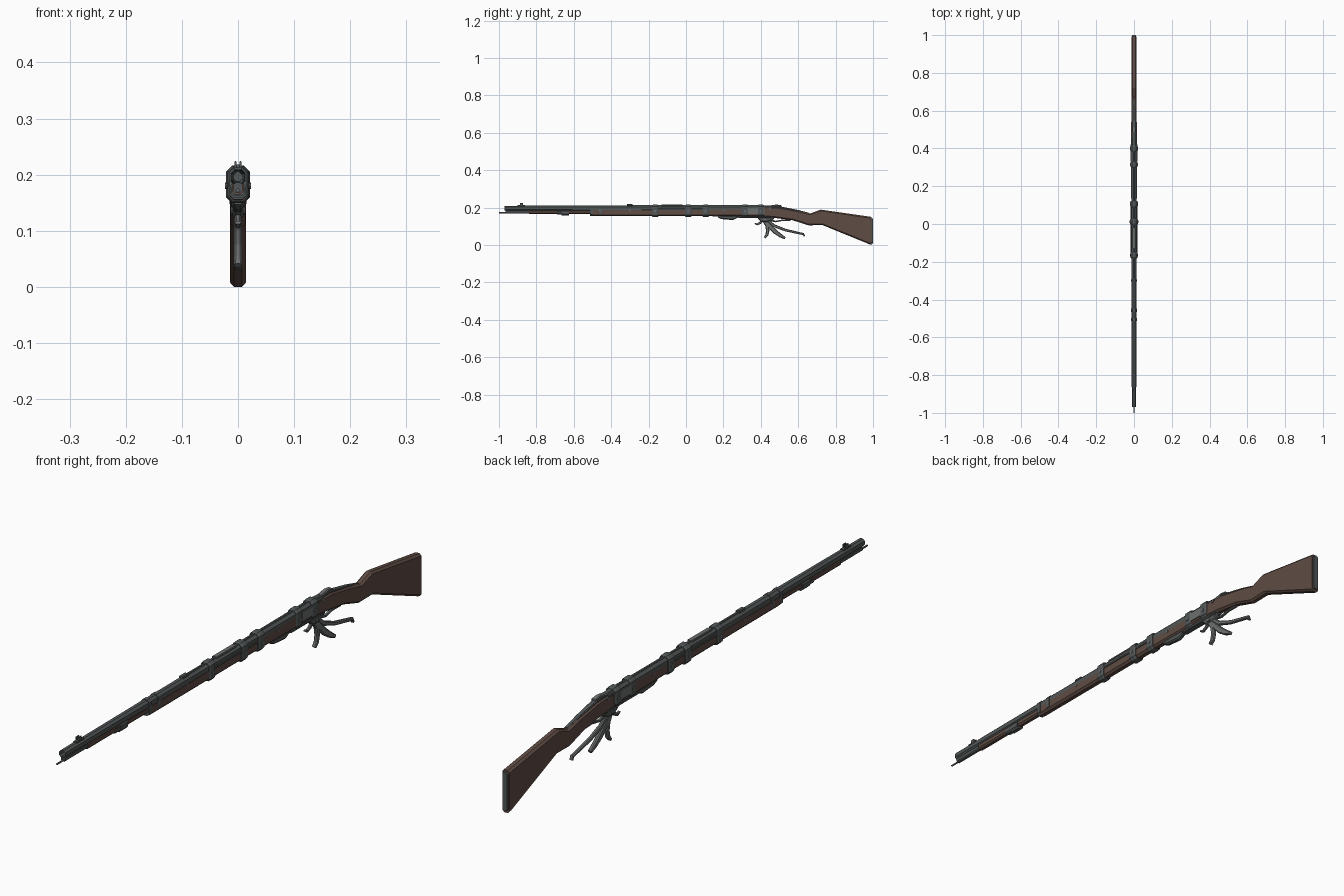
import bpy, bmesh, math
from mathutils import Vector


def material(name, rgb):
    m = bpy.data.materials.new(name)
    m.diffuse_color = (*rgb, 1)
    return m


WOOD = material("dark_wood", (0.115, 0.072, 0.058))
STEEL = material("dark_steel", (0.085, 0.095, 0.095))
LIGHT = material("worn_steel", (0.15, 0.16, 0.155))


def loft(name, sections, mat, chamfer=0.5, x=0):
    """Skin chamfered sections; each is (bottom_y, bottom_z, top_y, top_z, half_width)."""
    bm = bmesh.new()
    rings = []
    for by, bz, ty, tz, w in sections:
        b, t = Vector((x, by, bz)), Vector((x, ty, tz))
        h = (t - b).length
        c = chamfer * min(w, h / 2)
        up = (t - b).normalized()
        outline = [(w - c, 0), (w, c), (w, h - c), (w - c, h),
                   (c - w, h), (-w, h - c), (-w, c), (c - w, 0)]
        rings.append([bm.verts.new(b + up * v + Vector((u, 0, 0))) for u, v in outline])
    for a, b in zip(rings, rings[1:]):
        for i in range(8):
            j = (i + 1) % 8
            bm.faces.new((a[i], a[j], b[j], b[i]))
    bm.faces.new(rings[0])
    bm.faces.new(rings[-1])
    bmesh.ops.recalc_face_normals(bm, faces=bm.faces)
    me = bpy.data.meshes.new(name)
    bm.to_mesh(me)
    bm.free()
    me.materials.append(mat)
    ob = bpy.data.objects.new(name, me)
    bpy.context.collection.objects.link(ob)
    return ob


def bar(name, y0, y1, z0, z1, w, mat=STEEL, chamfer=0.5, x=0):
    return loft(name, [(y0, z0, y0, z1, w), (y1, z0, y1, z1, w)], mat, chamfer, x)


def lever(name, path, w, mat=LIGHT, x=0):
    """Bent bar through (y, z, half_thickness) points."""
    secs = []
    for i, (y, z, t) in enumerate(path):
        a, b = path[max(i - 1, 0)], path[min(i + 1, len(path) - 1)]
        d = Vector((b[0] - a[0], b[1] - a[1])).normalized()
        n = Vector((-d.y, d.x)) * t
        secs.append((y - n.x, z - n.y, y + n.x, z + n.y, w))
    return loft(name, secs, mat, 0.5, x)


def pin(name, y, z, r, half_len, mat=STEEL):
    bpy.ops.mesh.primitive_cylinder_add(vertices=8, radius=r, depth=2 * half_len,
                                        location=(0, y, z), rotation=(0, math.pi / 2, 0))
    ob = bpy.context.object
    ob.name = name
    ob.data.materials.append(mat)


# wooden stock: butt, wrist and main body
loft("stock", [
    (-0.51, 0.158, -0.51, 0.192, 0.0125), (-0.50, 0.154, -0.50, 0.194, 0.0145),
    (0.10, 0.154, 0.10, 0.196, 0.0145), (0.40, 0.150, 0.40, 0.205, 0.0150),
    (0.47, 0.145, 0.50, 0.203, 0.0150), (0.57, 0.132, 0.60, 0.184, 0.0140),
    (0.655, 0.105, 0.665, 0.168, 0.0130), (0.73, 0.106, 0.72, 0.189, 0.0140),
    (0.985, 0.002, 0.985, 0.151, 0.0145), (0.993, 0.000, 0.993, 0.149, 0.0135)], WOOD)
bar("forend", -0.84, -0.50, 0.165, 0.188, 0.011, WOOD)
# butt plate
loft("butt_plate", [(0.990, 0.008, 0.990, 0.143, 0.010),
                    (1.0, 0.009, 1.0, 0.142, 0.009)], STEEL)

# octagonal barrel with a real bore, under-rib and ramrod
barrel = loft("barrel", [
    (-0.97, 0.183, -0.97, 0.209, 0.0115), (-0.84, 0.182, -0.84, 0.210, 0.0120),
    (-0.50, 0.180, -0.50, 0.211, 0.0135), (0.40, 0.178, 0.40, 0.212, 0.0150),
    (0.44, 0.182, 0.45, 0.210, 0.0130)], STEEL, 0.58)
bm = bmesh.new()
bm.from_mesh(barrel.data)
muzzle = [min(bm.faces, key=lambda f: f.calc_center_median().y)]
bmesh.ops.inset_region(bm, faces=muzzle, thickness=0.005)
bmesh.ops.translate(bm, verts=muzzle[0].verts, vec=(0, 0.08, 0))
bm.to_mesh(barrel.data)
bm.free()
bar("under_rib", -0.965, -0.82, 0.168, 0.186, 0.008)
bar("ramrod", -1.0, -0.80, 0.169, 0.175, 0.003, LIGHT, 0.58)

# barrel bands, each with a raised middle rib
for i, (y, w) in enumerate([(-0.165, 0.019), (0.012, 0.021), (0.105, 0.020),
                            (0.315, 0.019), (0.40, 0.020)]):
    loft(f"band_{i + 1}", [(y - 0.017, 0.152, y - 0.017, 0.213, w - 0.003),
                           (y - 0.010, 0.149, y - 0.010, 0.216, w),
                           (y + 0.010, 0.149, y + 0.010, 0.216, w),
                           (y + 0.017, 0.152, y + 0.017, 0.213, w - 0.003)], STEEL, 0.5)
    pin(f"band_screw_{i + 1}", y, 0.180, 0.006, w + 0.002, LIGHT)
for i, y in enumerate((-0.505, -0.455)):
    bar(f"front_ring_{i + 1}", y - 0.008, y + 0.008, 0.156, 0.212, 0.016)
bar("ramrod_pipe", -0.665, -0.625, 0.158, 0.188, 0.0135)
bar("ramrod_pipe_tip", -0.69, -0.66, 0.162, 0.182, 0.012)
for i, y in enumerate((-0.46, -0.30, 0.20)):
    pin(f"stock_pin_{i + 1}", y, 0.184, 0.005, 0.0165, LIGHT)

# front sight with twin ears
bar("front_sight_base", -0.90, -0.86, 0.206, 0.213, 0.007)
for side in (-1, 1):
    bar(f"front_sight_ear_{side}", -0.888, -0.872, 0.210, 0.224, 0.002, x=side * 0.0045)
# rear sight rail and leaf
bar("sight_rail", -0.31, 0.40, 0.206, 0.214, 0.005)
bar("rear_sight_block", -0.315, -0.285, 0.207, 0.218, 0.008)
bar("rear_sight_leaf", -0.13, -0.02, 0.208, 0.216, 0.009, LIGHT)

# receiver plates, tang and cocking piece
for side in (-1, 1):
    bar(f"side_plate_{side}", 0.33, 0.42, 0.165, 0.200, 0.002, LIGHT, x=side * 0.0160)
    bar(f"side_strap_{side}", -0.15, 0.09, 0.186, 0.194, 0.002, STEEL, x=side * 0.0155)
loft("top_tang", [(0.40, 0.200, 0.40, 0.213, 0.010), (0.50, 0.197, 0.50, 0.207, 0.010),
                  (0.60, 0.178, 0.60, 0.187, 0.008), (0.66, 0.163, 0.66, 0.171, 0.006)], STEEL)
lever("cocking_piece", [(0.45, 0.205, 0.006), (0.485, 0.211, 0.005), (0.51, 0.209, 0.003)], 0.009)
pin("tang_screw", 0.45, 0.195, 0.006, 0.017, LIGHT)

# floor plate below the body
loft("floor_plate", [(0.17, 0.147, 0.17, 0.158, 0.008), (0.19, 0.138, 0.19, 0.158, 0.010),
                     (0.25, 0.133, 0.25, 0.158, 0.010), (0.28, 0.147, 0.28, 0.158, 0.008)], STEEL)
bar("lower_tang", 0.28, 0.46, 0.143, 0.154, 0.012)

# trigger hub and the fan of curved levers
loft("trigger_hub", [(0.385, 0.140, 0.385, 0.155, 0.010), (0.405, 0.122, 0.405, 0.155, 0.010),
                     (0.435, 0.122, 0.435, 0.155, 0.010), (0.47, 0.138, 0.47, 0.153, 0.008)], STEEL)
pin("trigger_pivot", 0.42, 0.136, 0.007, 0.0125, LIGHT)
lever("front_hook", [(0.415, 0.135, 0.006), (0.395, 0.117, 0.006),
                     (0.380, 0.110, 0.005), (0.368, 0.115, 0.003)], 0.005)
lever("trigger", [(0.415, 0.135, 0.010), (0.433, 0.105, 0.010), (0.437, 0.075, 0.009),
                  (0.432, 0.052, 0.008), (0.420, 0.038, 0.005)], 0.007)
lever("middle_lever", [(0.42, 0.135, 0.008), (0.445, 0.103, 0.011), (0.475, 0.072, 0.012),
                       (0.505, 0.050, 0.010), (0.53, 0.036, 0.006)], 0.007)
lever("rear_lever", [(0.43, 0.137, 0.007), (0.47, 0.103, 0.008), (0.53, 0.080, 0.007),
                     (0.60, 0.064, 0.006), (0.628, 0.058, 0.006), (0.633, 0.046, 0.004)], 0.006)
lever("guard_strut", [(0.44, 0.135, 0.005), (0.48, 0.125, 0.004), (0.52, 0.133, 0.004),
                      (0.56, 0.132, 0.004)], 0.005)
